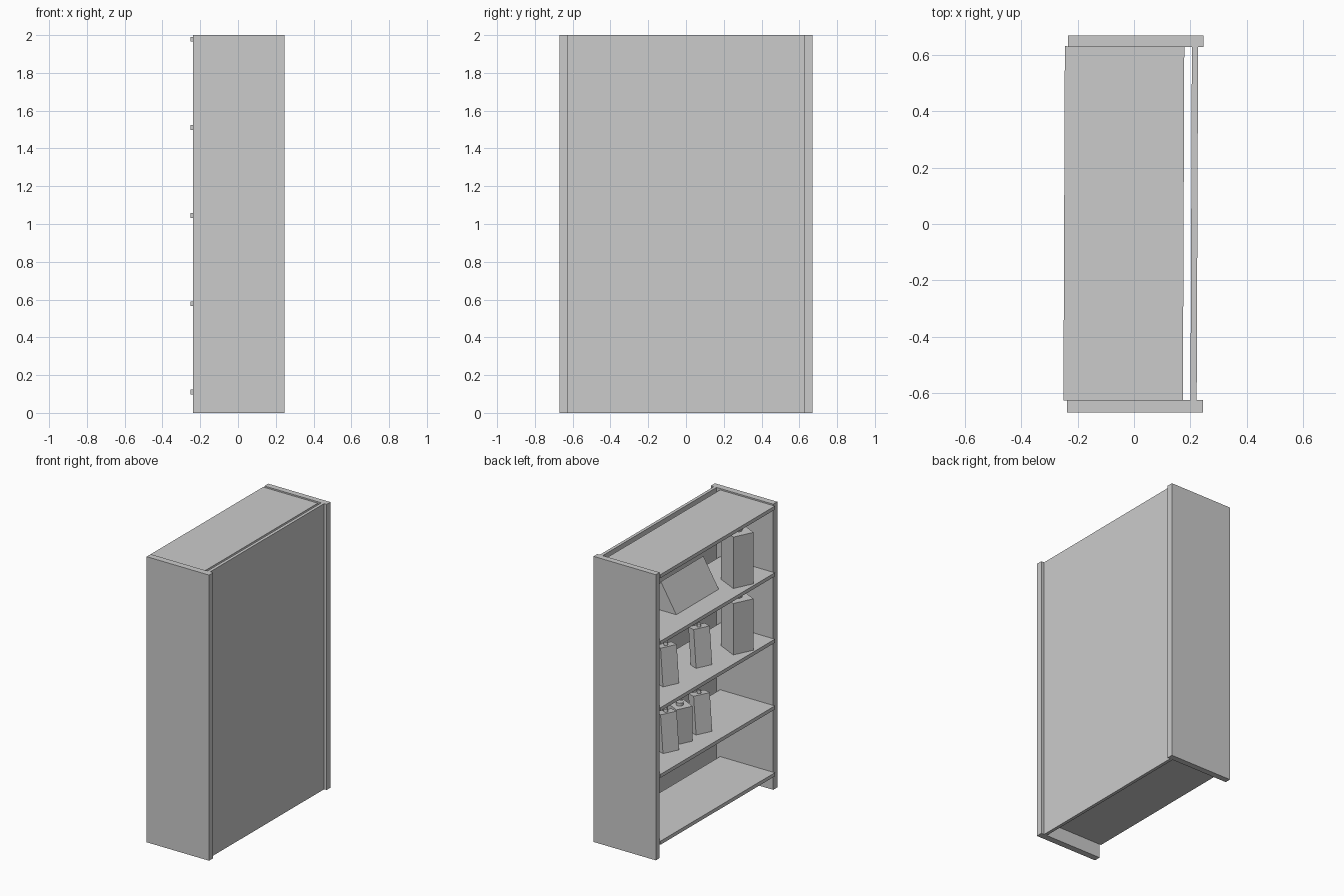
import bpy
from math import radians

if "Cube" in bpy.data.objects:
    bpy.data.objects.remove(bpy.data.objects["Cube"])


def mesh(name, verts, faces, loc=(0, 0, 0), rot=(0, 0, 0)):
    me = bpy.data.meshes.new(name)
    me.from_pydata(verts, [], faces)
    ob = bpy.data.objects.new(name, me)
    ob.location, ob.rotation_euler = loc, rot
    bpy.context.collection.objects.link(ob)
    return ob


def box(name, x, y, z, loc=(0, 0, 0), rot=(0, 0, 0)):
    """Box from (min, max) ranges in local space."""
    verts = [(a, b, c) for a in x for b in y for c in z]
    faces = [(0, 1, 3, 2), (4, 6, 7, 5), (0, 4, 5, 1),
             (2, 3, 7, 6), (0, 2, 6, 4), (1, 5, 7, 3)]
    return mesh(name, verts, faces, loc, rot)


def carton(name, corner, w, d, h, tilt=0):
    """Turned box on a shelf, placed by its front left corner, with a low cap."""
    rot = (0, radians(tilt), radians(-26))
    ob = box(name, (0, d), (-w, 0), (0, h), corner, rot)
    bpy.ops.mesh.primitive_cylinder_add(vertices=12, radius=d * 0.2, depth=0.02,
                                        location=(d / 2, -w / 2, h + 0.01))
    cap = bpy.context.object
    cap.name = name + "_cap"
    cap.parent = ob


SKEW = (0, 0, radians(-0.23))

# Cabinet: two side panels, back panel and five shelves, open towards -x
box("side_panel_near", (-0.238, 0.245), (-0.67, -0.625), (0, 2))
box("side_panel_far", (-0.235, 0.247), (0.628, 0.67), (0, 2))
box("back_panel", (0.203, 0.225), (-0.627, 0.63), (0, 2), rot=SKEW)
SHELVES = [0.098, 0.566, 1.033, 1.498, 1.965]
for i, z in enumerate(SHELVES):
    box(f"shelf_{i + 1}", (-0.248, 0.176), (-0.627, 0.63), (0, 0.025), (0, 0, z), SKEW)
top = [z + 0.025 for z in SHELVES]

# Large boxes on the two upper shelves
for i in (2, 3):
    carton(f"large_carton_{i}", (-0.17, -0.28, top[i]), 0.147, 0.16, 0.36)

# Small boxes leaning back, on the two middle shelves
for i in (1, 2):
    for j, (x, y) in enumerate([(-0.097, 0.027), (-0.085, 0.376)]):
        carton(f"small_carton_{i}_{j}", (x, y, top[i] + 0.004), 0.117, 0.07, 0.26, 7)

# Upright small box
carton("upright_carton", (-0.075, 0.213, top[1]), 0.117, 0.12, 0.245)

# Tent-shaped display on the top shelf
tri = [(-0.10, 0), (0.14, 0), (0.02, 0.2)]
mesh("tent_display", [(x, y, z) for y in (-0.22, 0.25) for x, z in tri],
     [(0, 1, 2), (3, 5, 4), (0, 3, 4, 1), (1, 4, 5, 2), (2, 5, 3, 0)],
     (0, 0, top[3]))
